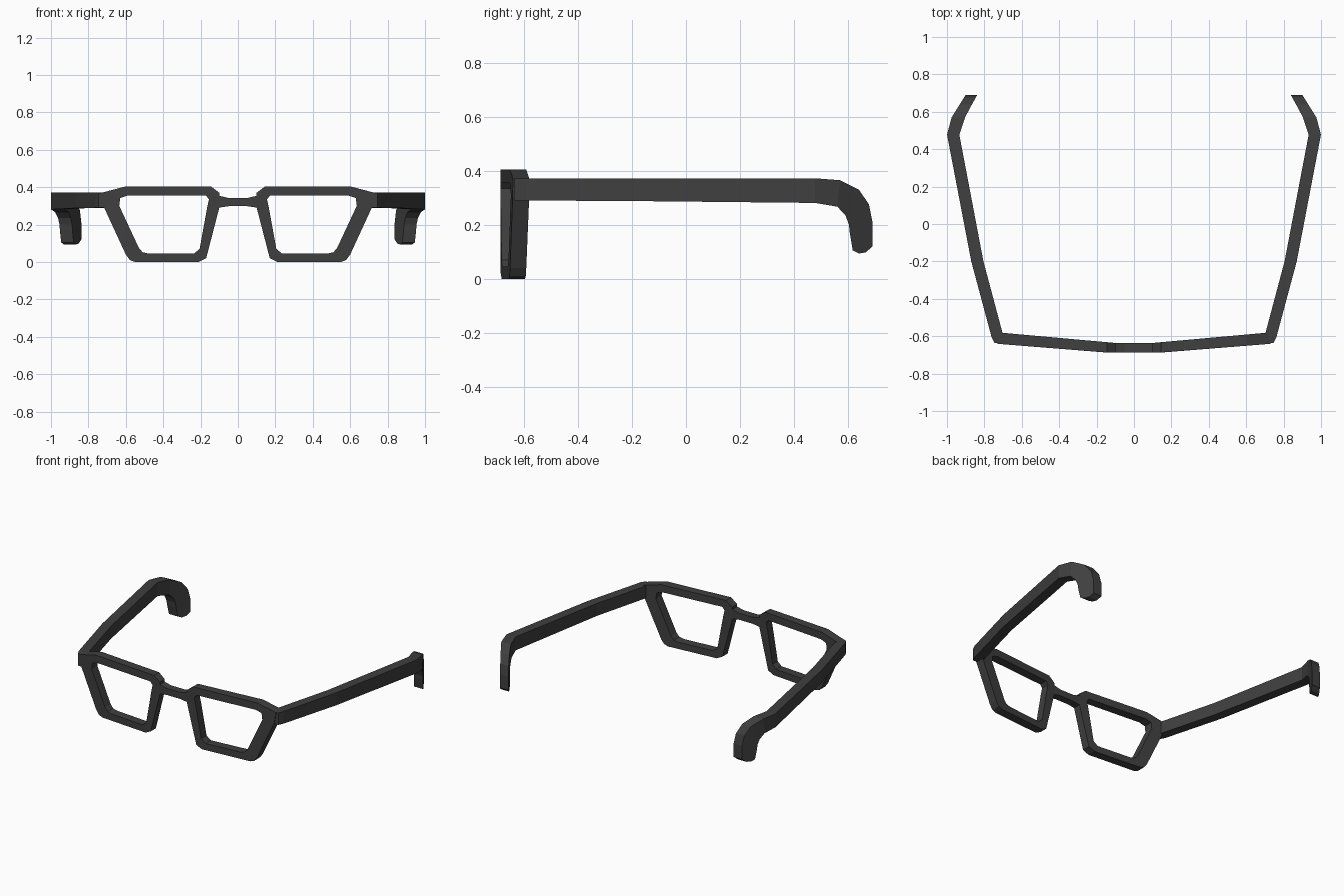
import bpy, bmesh

cube = bpy.data.objects.get("Cube")
if cube:
    bpy.data.objects.remove(cube, do_unlink=True)

frame_mat = bpy.data.materials.new("charcoal_plastic")
frame_mat.use_nodes = True
colour = (0.05, 0.05, 0.05, 1)
frame_mat.diffuse_color = colour
frame_mat.node_tree.nodes["Principled BSDF"].inputs["Base Color"].default_value = colour


def loft(name, sections, closed=False, sign=1):
    """Skin a row of four-cornered sections; sign -1 mirrors in x."""
    bm = bmesh.new()
    rings = [[bm.verts.new((sign * x, y, z)) for x, y, z in s] for s in sections]
    pairs = list(zip(rings, rings[1:]))
    if closed:
        pairs.append((rings[-1], rings[0]))
    else:
        bm.faces.new(rings[0])
        bm.faces.new(rings[-1])
    for a, b in pairs:
        for i in range(4):
            j = (i + 1) % 4
            bm.faces.new((a[i], a[j], b[j], b[i]))
    bmesh.ops.recalc_face_normals(bm, faces=bm.faces)
    mesh = bpy.data.meshes.new(name)
    bm.to_mesh(mesh)
    bm.free()
    mesh.materials.append(frame_mat)
    obj = bpy.data.objects.new(name, mesh)
    bpy.context.collection.objects.link(obj)
    return obj


def front_y(x):
    return -0.687 + max(0, x - 0.15) * 0.08


def back_y(x):
    return -0.636 + max(0, x - 0.10) * 0.09


def interpolate(points, y):
    for (y0, x0), (y1, x1) in zip(points, points[1:]):
        if y <= y1:
            break
    return x0 + (x1 - x0) * (y - y0) / (y1 - y0)


# Rim: outer and inner corner of each section, in x and z
rim = [((.10, .29), (.165, .29)), ((.10, .37), (.155, .335)),
       ((.145, .404), (.172, .355)), ((.60, .404), (.59, .355)),
       ((.73, .37), (.63, .342)), ((.72, .30), (.635, .30)),
       ((.60, .04), (.53, .075)), ((.578, .01), (.51, .052)),
       ((.55, 0), (.48, .045)), ((.21, 0), (.235, .045)),
       ((.17, .02), (.205, .07))]
rim_sections = [[(ox, front_y(ox), oz), (ix, front_y(ix), iz),
                 (ix, back_y(ix), iz), (ox, back_y(ox), oz)]
                for (ox, oz), (ix, iz) in rim]

# Temple: plan curves as (y, x), side profile as top and bottom (y, z)
outside = [(-.635, .747), (-.61, .76), (-.2, .87), (.48, 1), (.57, .975), (.69, .90)]
inside = [(-.635, .70), (-.585, .695), (-.2, .805), (.475, .935), (.58, .90), (.69, .838)]
profile = [((-.637, .37), (-.637, .29)), ((-.605, .372), (-.605, .29)),
           ((-.2, .372), (-.2, .288)), ((.478, .372), (.478, .281)),
           ((.57, .365), (.56, .267)), ((.64, .33), (.59, .235)),
           ((.677, .275), (.603, .20)), ((.69, .21), (.606, .17)),
           ((.69, .12), (.617, .105)), ((.665, .098), (.64, .094))]
temple_sections = [[(interpolate(outside, ty), ty, tz), (interpolate(inside, ty), ty, tz),
                    (interpolate(inside, by), by, bz), (interpolate(outside, by), by, bz)]
                   for (ty, tz), (by, bz) in profile]

for side, sign in (("left", 1), ("right", -1)):
    loft(side + "_rim", rim_sections, closed=True, sign=sign)
    loft(side + "_temple", temple_sections, sign=sign)

# Bridge: narrows towards the middle
bridge = [(-.105, .29, .355), (-.05, .298, .342), (.05, .298, .342), (.105, .29, .355)]
loft("bridge", [[(x, -.687, low), (x, -.687, high), (x, -.636, high), (x, -.636, low)]
                for x, low, high in bridge])
